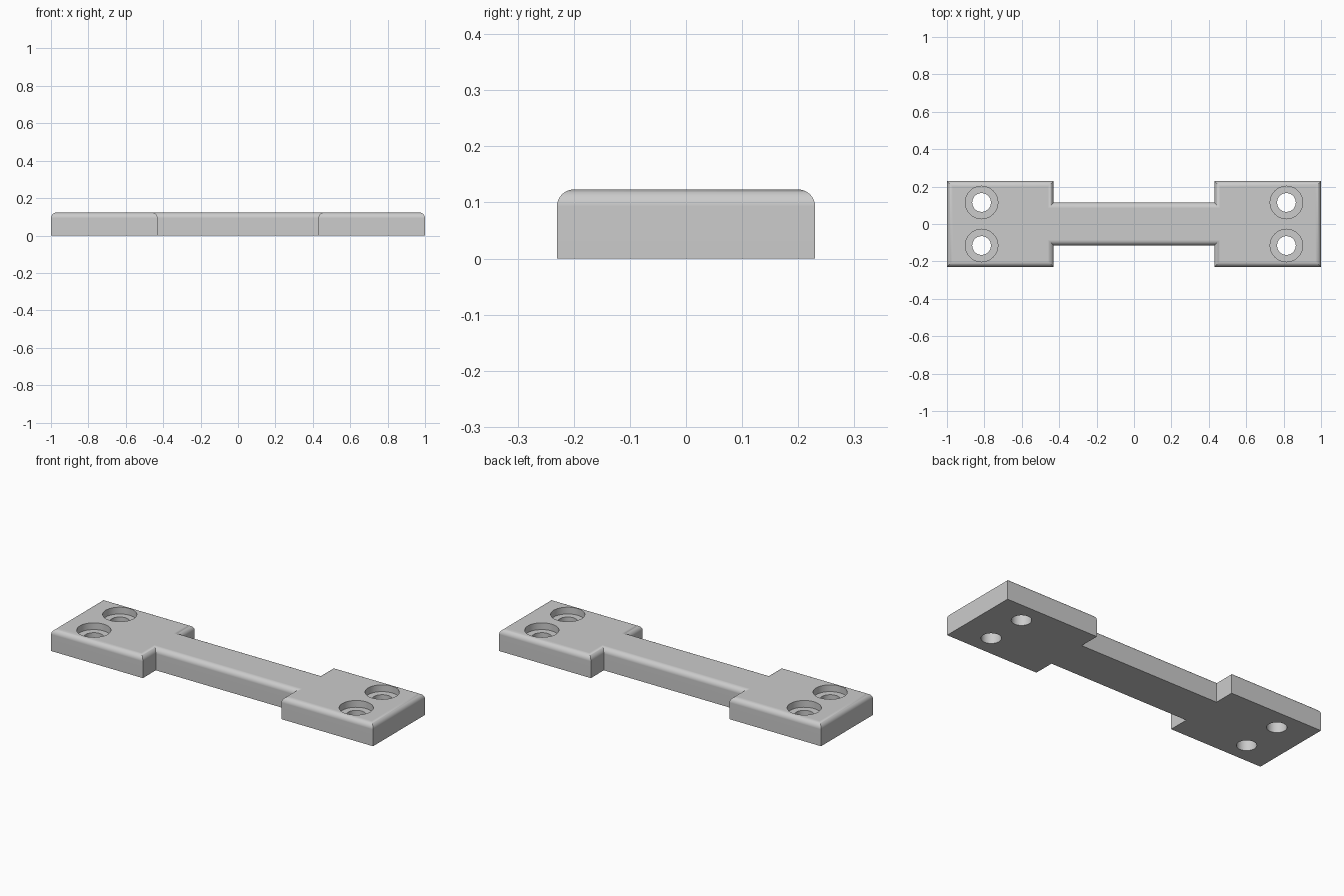
import bpy
import bmesh
from math import radians

HEIGHT = 0.123
ROUND = 0.03
HOLE_X, HOLE_Y = 0.815, 0.115

cube = bpy.data.objects.get("Cube")
if cube:
    bpy.data.objects.remove(cube, do_unlink=True)

# Light grey finish
grey = bpy.data.materials.new("light_grey")
grey.use_nodes = True
colour = (0.6, 0.6, 0.6, 1.0)
grey.diffuse_color = colour
grey.node_tree.nodes["Principled BSDF"].inputs["Base Color"].default_value = colour


def add_object(name, bm):
    mesh = bpy.data.meshes.new(name)
    bm.to_mesh(mesh)
    bm.free()
    mesh.materials.append(grey)
    obj = bpy.data.objects.new(name, mesh)
    bpy.context.collection.objects.link(obj)
    return obj


def add_cylinder(bm, x, y, radius, bottom, top):
    made = bmesh.ops.create_cone(bm, cap_ends=True, segments=48, radius1=radius,
                                 radius2=radius, depth=top - bottom)
    bmesh.ops.translate(bm, verts=made["verts"], vec=(x, y, (bottom + top) / 2))


# Plate outline: wide ends joined by a narrow bar, mirrored from one quarter
quarter = [(1, 0.23), (0.43, 0.23), (0.43, 0.115)]
half = quarter + [(-x, y) for x, y in reversed(quarter)]
outline = half + [(x, -y) for x, y in reversed(half)]

bm = bmesh.new()
base = bm.faces.new([bm.verts.new((x, y, 0)) for x, y in outline])
raised = bmesh.ops.extrude_face_region(bm, geom=[base], use_keep_orig=True)["geom"]
bmesh.ops.translate(bm, vec=(0, 0, HEIGHT),
                    verts=[v for v in raised if isinstance(v, bmesh.types.BMVert)])
bmesh.ops.recalc_face_normals(bm, faces=bm.faces)

# Rounded upper rim
rim = [e for e in bm.edges if all(v.co.z > HEIGHT / 2 for v in e.verts)]
bmesh.ops.bevel(bm, geom=rim, offset=ROUND, segments=8, profile=0.5, affect='EDGES')
plate = add_object("mounting_plate", bm)

# Counterbored screw holes, cut in two passes
for name, radius, bottom in (("counterbore_cutter", 0.087, HEIGHT - 0.038),
                             ("screw_hole_cutter", 0.05, -0.1)):
    bm = bmesh.new()
    for x in (-HOLE_X, HOLE_X):
        for y in (-HOLE_Y, HOLE_Y):
            add_cylinder(bm, x, y, radius, bottom, HEIGHT + 0.1)
    cutter = add_object(name, bm)
    cutter.hide_render = True
    cut = plate.modifiers.new(name, 'BOOLEAN')
    cut.operation = 'DIFFERENCE'
    cut.solver = 'EXACT'
    cut.object = cutter
    bpy.context.view_layer.objects.active = plate
    bpy.ops.object.modifier_apply(modifier=cut.name)
    bpy.data.objects.remove(cutter, do_unlink=True)

# Smooth rounds with crisp edges and flat large faces
bpy.ops.object.select_all(action='DESELECT')
plate.select_set(True)
bpy.context.view_layer.objects.active = plate
bpy.ops.object.shade_smooth_by_angle(angle=radians(30))
weighted = plate.modifiers.new("flat_face_normals", 'WEIGHTED_NORMAL')
weighted.keep_sharp = True
